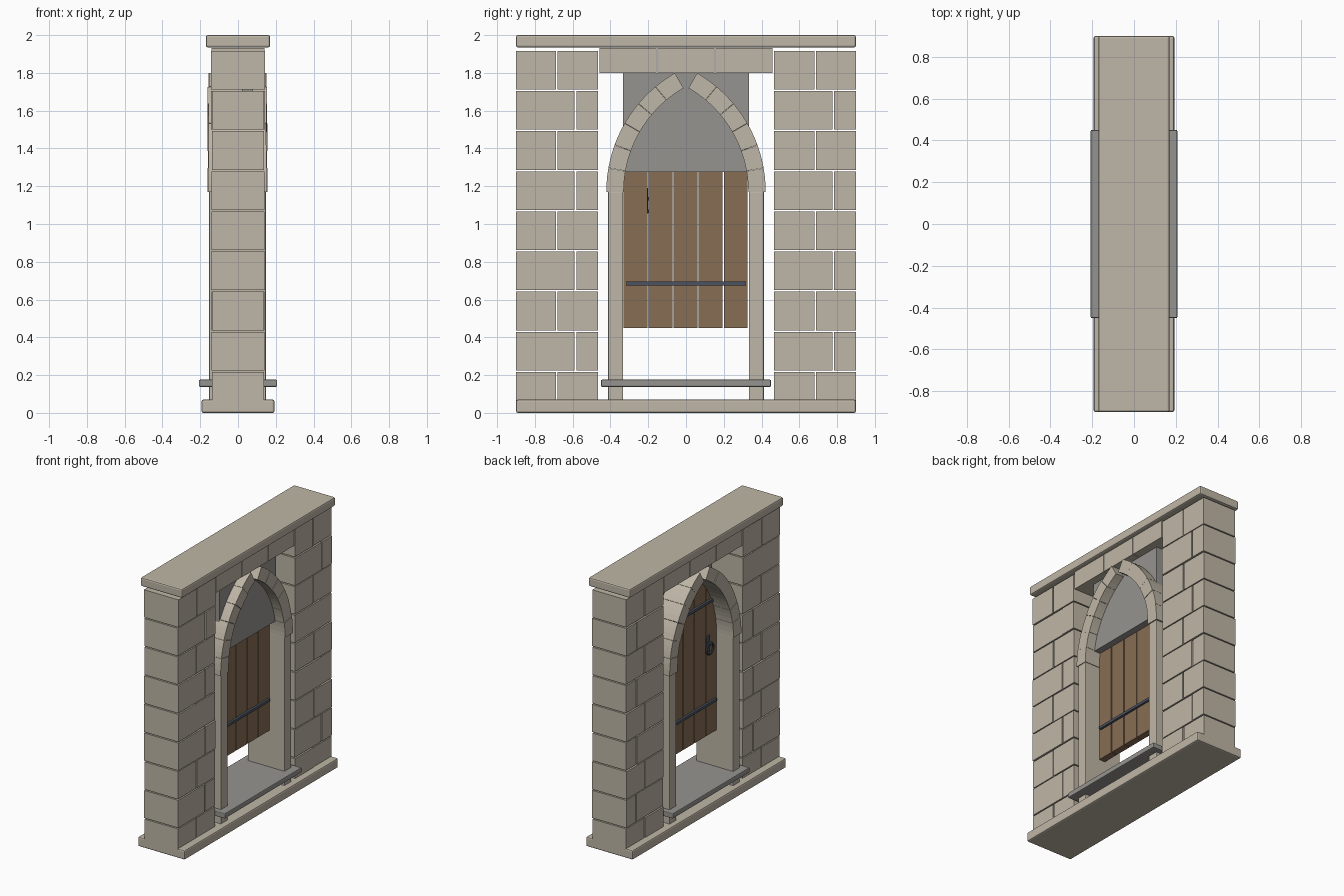
import bpy, bmesh, math, random
from mathutils import Vector

random.seed(4)
cube = bpy.data.objects.get("Cube")
if cube:
    bpy.data.objects.remove(cube, do_unlink=True)


def material(name, rgb):
    m = bpy.data.materials.new(name)
    m.use_nodes = True
    m.diffuse_color = (*rgb, 1)
    m.node_tree.nodes["Principled BSDF"].inputs["Base Color"].default_value = (*rgb, 1)
    return m


STONE = material("pale stone", (0.52, 0.47, 0.385))
SLATE = material("grey slate", (0.305, 0.295, 0.275))
WOOD = material("brown wood", (0.245, 0.155, 0.09))
IRON = material("dark iron", (0.07, 0.085, 0.12))


def finish(name, bm, mat, bevel=0):
    bmesh.ops.recalc_face_normals(bm, faces=bm.faces)
    me = bpy.data.meshes.new(name)
    bm.to_mesh(me)
    bm.free()
    me.materials.append(mat)
    ob = bpy.data.objects.new(name, me)
    bpy.context.collection.objects.link(ob)
    if bevel:
        mod = ob.modifiers.new("Bevel", "BEVEL")
        mod.width = bevel
        mod.segments = 2
    return ob


def prism(bm, outline, x0, x1):
    """Extrude a (y, z) outline along x."""
    a = [bm.verts.new((x0, y, z)) for y, z in outline]
    b = [bm.verts.new((x1, y, z)) for y, z in outline]
    bm.faces.new(a)
    bm.faces.new(b[::-1])
    n = len(a)
    for i in range(n):
        bm.faces.new((a[i], a[(i + 1) % n], b[(i + 1) % n], b[i]))


def block(bm, x0, x1, y0, y1, z0, z1):
    prism(bm, [(y0, z0), (y1, z0), (y1, z1), (y0, z1)], x0, x1)


def box(name, mat, x0, x1, y0, y1, z0, z1, bevel=0):
    bm = bmesh.new()
    block(bm, x0, x1, y0, y1, z0, z1)
    return finish(name, bm, mat, bevel)


# Base course, coping and threshold
box("base_course", STONE, -0.193, 0.193, -0.9, 0.9, 0, 0.07, 0.01)
box("coping", STONE, -0.17, 0.17, -0.9, 0.9, 1.935, 2, 0.01)
box("threshold", SLATE, -0.207, 0.207, -0.45, 0.45, 0.138, 0.176, 0.006)

# Piers of coursed blocks with alternating joints
GAP, PITCH = 0.004, 0.2125
for name, y0, y1, joints in (("right_pier", -0.9, -0.466, (-0.685, -0.585)),
                             ("left_pier", 0.466, 0.9, (0.685, 0.78))):
    bm = bmesh.new()
    for row in range(9):
        z0 = max(0.06, 0.012 + row * PITCH)
        z1 = 0.012 + (row + 1) * PITCH - 2 * GAP
        joint = joints[row % 2]
        for a, b in ((y0, joint - GAP), (joint + GAP, y1)):
            d = 0.14 + random.uniform(-0.003, 0.003)
            block(bm, -d, d, a, b, z0, z1)
    finish(name, bm, STONE)

# Lintel of three blocks
bm = bmesh.new()
for y in (-0.308, 0, 0.308):
    block(bm, -0.14, 0.14, y - 0.151, y + 0.151, 1.8, 1.932)
finish("lintel", bm, STONE)

# Jambs and pointed arch: each half is an arc struck from the far side
SPRING, RADIUS, OFFSET, RING = 1.17, 0.635, 0.305, 0.092
COUNT, SWEEP = 6, math.radians(60)


def arc_point(side, r, angle):
    return side * (r * math.cos(angle) - OFFSET), SPRING + r * math.sin(angle)


for side, label in ((1, "left"), (-1, "right")):
    ys = sorted((side * 0.333, side * 0.412))
    box(label + "_jamb", STONE, -0.153, 0.148, *ys, 0.06, SPRING + 0.002, 0.004)
    bm = bmesh.new()
    for i in range(COUNT):
        a0, a1 = (SWEEP * k / COUNT + s for k, s in ((i, 0.001), (i + 1, -0.001)))
        angles = [a0 + (a1 - a0) * k / 3 for k in range(4)]
        outline = [arc_point(side, RADIUS, a) for a in angles]
        outline += [arc_point(side, RADIUS + RING, a) for a in reversed(angles)]
        d = random.uniform(-0.004, 0.004)
        prism(bm, outline, -0.158 - d, 0.152 + d)
    finish(label + "_arch", bm, STONE)

# Panel filling the head of the arch
box("head_panel", SLATE, 0.02, 0.08, -0.333, 0.333, 1.275, 1.8)

# Door planks, their tops cut to follow the arch
bm = bmesh.new()
MID = RADIUS + RING * 0.4


def arch_height(y):
    return SPRING + math.sqrt(max(0, MID ** 2 - (abs(y) + OFFSET) ** 2))


for i in range(5):
    y0 = -0.33 + i * 0.1325
    y1 = y0 + 0.125
    tops = [y1 + (y0 - y1) * k / 4 for k in range(5)]
    prism(bm, [(y0, 0.45), (y1, 0.45)] + [(y, arch_height(y)) for y in tops], -0.02, 0.03)
finish("door_planks", bm, WOOD)

# Iron straps across both faces of the door
for label, z, half in (("lower", 0.685, 0.315), ("upper", 1.44, 0.30)):
    box(label + "_strap", IRON, -0.036, 0.046, -half, half, z - 0.011, z + 0.011, 0.004)

# Ring handle on its plate
box("handle_plate", IRON, -0.03, -0.018, -0.24, -0.2, 1.07, 1.19, 0.003)
bpy.ops.mesh.primitive_torus_add(major_radius=0.04, minor_radius=0.008, major_segments=20,
                                 minor_segments=8, location=(-0.042, -0.22, 1.1),
                                 rotation=(0, math.pi / 2, 0))
ring = bpy.context.object
ring.name = "handle_ring"
ring.data.materials.append(IRON)
bpy.ops.object.shade_smooth_by_angle()
box("handle_staple", IRON, -0.055, -0.02, -0.23, -0.21, 1.13, 1.15)
